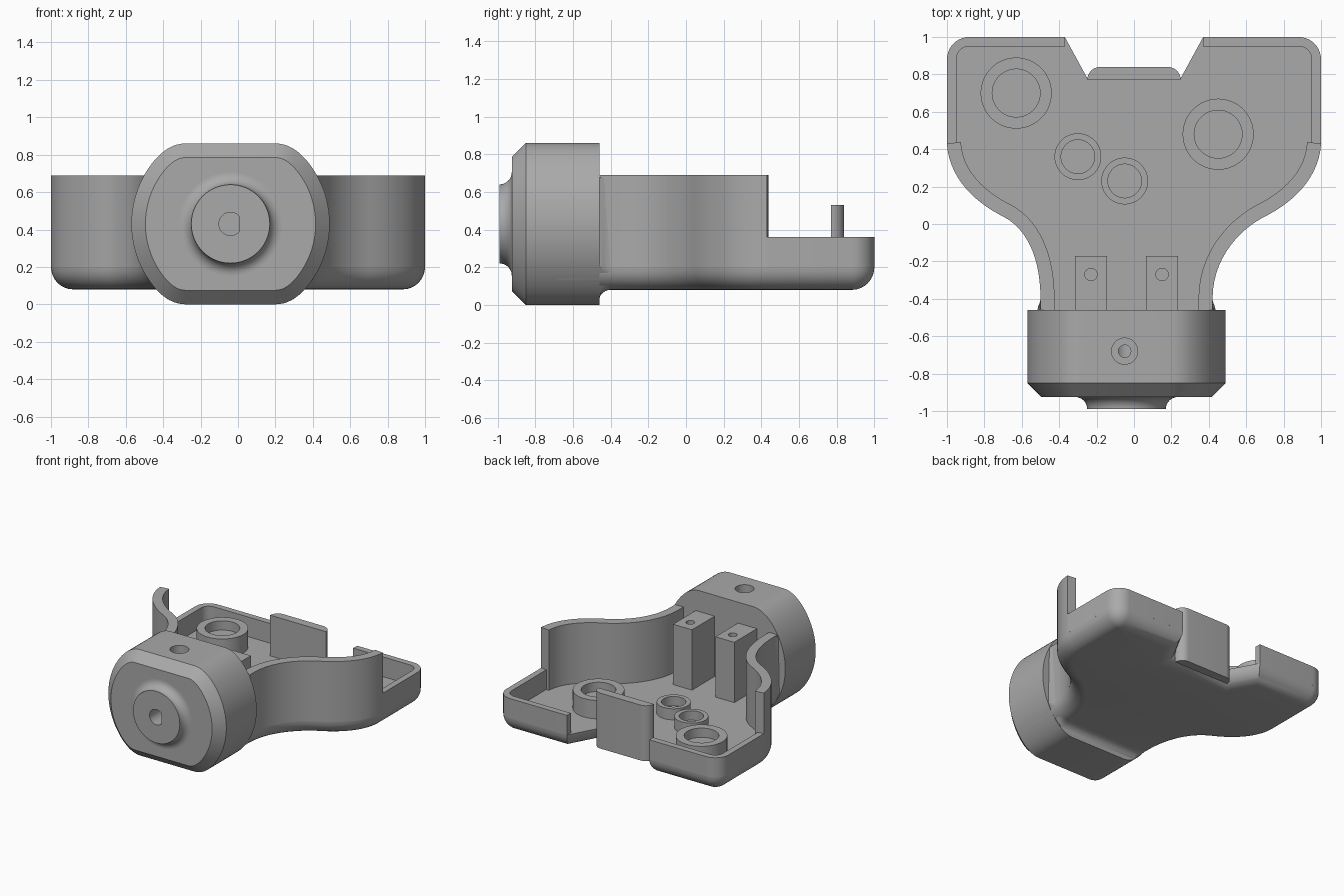
import bpy, bmesh
from math import sin, cos, pi, radians
from mathutils import Vector, Matrix

if "Cube" in bpy.data.objects:
    bpy.data.objects.remove(bpy.data.objects["Cube"])

grey = bpy.data.materials.new("plain grey")
grey.use_nodes = True
COLOUR = (0.4, 0.4, 0.4, 1)
grey.diffuse_color = COLOUR
grey.node_tree.nodes["Principled BSDF"].inputs["Base Color"].default_value = COLOUR

CX, CZ = -0.04, 0.43              # axis of the round head
FLOOR, BASE, LOW, TALL = 0.2, 0.08, 0.36, 0.69


def finish(name, bm):
    bmesh.ops.remove_doubles(bm, verts=bm.verts, dist=1e-5)
    bmesh.ops.recalc_face_normals(bm, faces=bm.faces)
    mesh = bpy.data.meshes.new(name)
    bm.to_mesh(mesh)
    bm.free()
    mesh.materials.append(grey)
    obj = bpy.data.objects.new(name, mesh)
    bpy.context.collection.objects.link(obj)
    return obj


def loft(name, rings, closed=True):
    bm = bmesh.new()
    rows = [[bm.verts.new(p) for p in ring] for ring in rings]
    n = len(rows[0])
    for a, b in zip(rows, rows[1:]):
        for i in range(n if closed else n - 1):
            j = (i + 1) % n
            bm.faces.new((a[i], a[j], b[j], b[i]))
    if closed:
        bm.faces.new(rows[0])
        bm.faces.new(rows[-1])
    return finish(name, bm)


def prism(name, outline, z0, z1):
    return loft(name, [[(x, y, z) for x, y in outline] for z in (z0, z1)])


def box(name, x0, x1, y0, y1, z0, z1):
    return prism(name, [(x0, y0), (x1, y0), (x1, y1), (x0, y1)], z0, z1)


def lathe(name, profile, matrix, steps=64):
    bm = bmesh.new()
    vs = [bm.verts.new((r, 0, z)) for r, z in profile]
    es = [bm.edges.new(p) for p in zip(vs, vs[1:])]
    bmesh.ops.spin(bm, geom=vs + es, axis=(0, 0, 1), cent=(0, 0, 0),
                   angle=2 * pi, steps=steps)
    bm.transform(matrix)
    return finish(name, bm)


def offset(points, d, closed=True):
    """Move a polyline d to its left with mitred corners."""
    pts, out = [Vector(p) for p in points], []
    n = len(pts)
    for i, p in enumerate(pts):
        before = p - pts[i - 1] if closed or i > 0 else pts[1] - p
        after = pts[(i + 1) % n] - p if closed or i < n - 1 else before
        a, b = (Vector((-e.y, e.x)).normalized() for e in (before, after))
        out.append(p + (a + b) * (d / (1 + a.dot(b))))
    return out


def arc(cx, cy, r, a0, a1, n=10):
    return [(cx + r * cos(radians(a0 + (a1 - a0) * i / n)),
             cy + r * sin(radians(a0 + (a1 - a0) * i / n))) for i in range(n + 1)]


def bezier(a, b, c, d, n=14):
    a, b, c, d = map(Vector, (a, b, c, d))
    return [tuple(a * (1 - t) ** 3 + b * 3 * t * (1 - t) ** 2 + c * 3 * t * t * (1 - t) + d * t ** 3)
            for t in (i / n for i in range(n + 1))]


def cut(obj, *cutters):
    bpy.context.view_layer.objects.active = obj
    for cutter in cutters:
        mod = obj.modifiers.new("hole", "BOOLEAN")
        mod.object, mod.operation, mod.solver = cutter, "DIFFERENCE", "EXACT"
        bpy.ops.object.modifier_apply(modifier=mod.name)


# Tray outline, one side at a time, from the rear notch to the head
def rear_path(s):
    return [(s * x, y) for x, y in [(0.37, 1)] + arc(0.88, 0.88, 0.12, 90, 0) + [(1, 0.43)]]


def flank_path(s):
    waist = CX + s * 0.46
    return (bezier((s, 0.43), (s * 0.99, 0.24), (s * 0.84, 0.11), (s * 0.70, 0.04))
            + bezier((s * 0.70, 0.04), (s * 0.58, -0.02), (waist, -0.17), (waist, -0.40))[1:])


def side_path(s):
    return [(s * 0.25, 0.78)] + rear_path(s) + flank_path(s)[1:] + [(CX + s * 0.46, -0.70)]


# Tray floor with a rounded lower edge
outline = side_path(-1) + side_path(1)[::-1]
rings = []
for i in range(9):
    a = i / 8 * pi / 2
    z = BASE + 0.12 * (1 - cos(a))
    rings.append([(x, y, z) for x, y in offset(outline, 0.118 * (1 - sin(a)))])
loft("tray_floor", rings)

# Tray walls: low at the rear, tall along the curved flanks
for s, side in ((1, "left"), (-1, "right")):
    for part, path, thick, top in (("rear_wall", rear_path(s), 0.05, LOW),
                                   ("flank_wall", flank_path(s) + [(CX + s * 0.46, -0.5)], 0.075, TALL)):
        inner = offset(path, -s * thick, closed=False)
        prism(f"{side}_{part}", path + inner[::-1], FLOOR - 0.001, top)

# Upright tab in the rear notch
prism("rear_tab", [(-0.25, 0.77), (0.25, 0.77)] + arc(0.18, 0.77, 0.07, 0, 90)
      + arc(-0.18, 0.77, 0.07, 90, 180), BASE, 0.53)

# Cove that blends the tray into the head
u_path = ([(-0.46, TALL)] + arc(-0.34, FLOOR, 0.12, 180, 270)
          + arc(0.34, FLOOR, 0.12, 270, 360) + [(0.46, TALL)])
rings = []
for i in range(7):
    a = i / 6 * pi / 2
    ring = [Vector((-0.42, TALL))]
    for p in offset(u_path, -0.06 * (1 - cos(a)), closed=False):
        q = Vector((p.x, p.y - CZ))
        if q.length > 0.525:
            q *= 0.525 / q.length
        ring.append(Vector((q.x, q.y + CZ)))
    ring.append(Vector((0.42, TALL)))
    rings.append([(CX + p.x, -0.40 - 0.062 * sin(a), p.y) for p in ring])
loft("head_cove", rings, closed=False)

# Head: round sides, flat top and bottom, chamfered front
corner = [(0.406 * (1 - t) ** 2 + 0.66 * t * (1 - t) + 0.24 * t * t,
           0.34 * (1 - t) ** 2 + 0.86 * t * (1 - t) + CZ * t * t) for t in (i / 8 for i in range(1, 9))]
quarter = arc(0, 0, 0.53, 0, 40, 16) + corner
half = quarter + [(-x, z) for x, z in quarter[::-1]][:-1]
profile = half + [(-x, -z) for x, z in half]
head = loft("head", [[(CX + p[0], y, CZ + p[1]) for p in offset(profile, d)]
                     for y, d in ((-0.46, 0), (-0.85, 0), (-0.925, 0.075))])

# Front boss with a coved foot
to_front = Matrix.Translation((CX, 0, CZ)) @ Matrix.Rotation(pi / 2, 4, "X")
cove = [(x, z) for x, z in arc(0.275, 0.99, 0.065, 180, 270)]
boss = lathe("front_boss", [(0, 0.99)] + cove + [(0.275, 0.91), (0, 0.91)], to_front)

# Shaft hole with one flat side, and a stepped screw hole from above
d_shape = [(min(x, 0.045), z) for x, z in arc(0, 0, 0.062, 0, 351, 39)]
shaft = loft("shaft_cutter", [[(CX + x, y, CZ + z) for x, z in d_shape] for y in (-1.1, -0.6)])
screw = lathe("screw_cutter", [(0, 0.9), (0.07, 0.9), (0.07, 0.76), (0.033, 0.76), (0.033, 0.45), (0, 0.45)],
              Matrix.Translation((-0.05, -0.68, 0)), 40)
cut(head, shaft, screw)
cut(boss, shaft)
cutters = [shaft, screw]

# Screw posts against the head
for x, side in ((0.15, "left"), (-0.23, "right")):
    post = box(f"{side}_post", x - 0.085, x + 0.085, -0.47, -0.17, FLOOR - 0.01, TALL)
    hole = lathe("post_cutter", [(0, 0.8), (0.033, 0.8), (0.033, 0.4), (0, 0.4)],
                 Matrix.Translation((x, -0.27, 0)), 32)
    cut(post, hole)
    cutters.append(hole)

# Round sockets on the floor
for i, (x, y, r, bore, top) in enumerate(((-0.63, 0.70, 0.19, 0.128, 0.35), (0.45, 0.48, 0.19, 0.128, 0.35),
                                          (-0.30, 0.36, 0.125, 0.09, 0.29), (-0.05, 0.23, 0.125, 0.09, 0.29))):
    lathe(f"socket_{i + 1}", [(r, FLOOR - 0.01), (r, top), (bore, top), (bore, top - 0.075), (0, top - 0.075)],
          Matrix.Translation((x, y, 0)))

for cutter in cutters:
    bpy.data.objects.remove(cutter)

# Smooth curved faces, keep hard edges
bpy.ops.object.select_all(action="DESELECT")
for obj in bpy.context.collection.objects:
    if obj.type == "MESH":
        obj.select_set(True)
        bpy.context.view_layer.objects.active = obj
bpy.ops.object.shade_smooth_by_angle(angle=radians(30))
